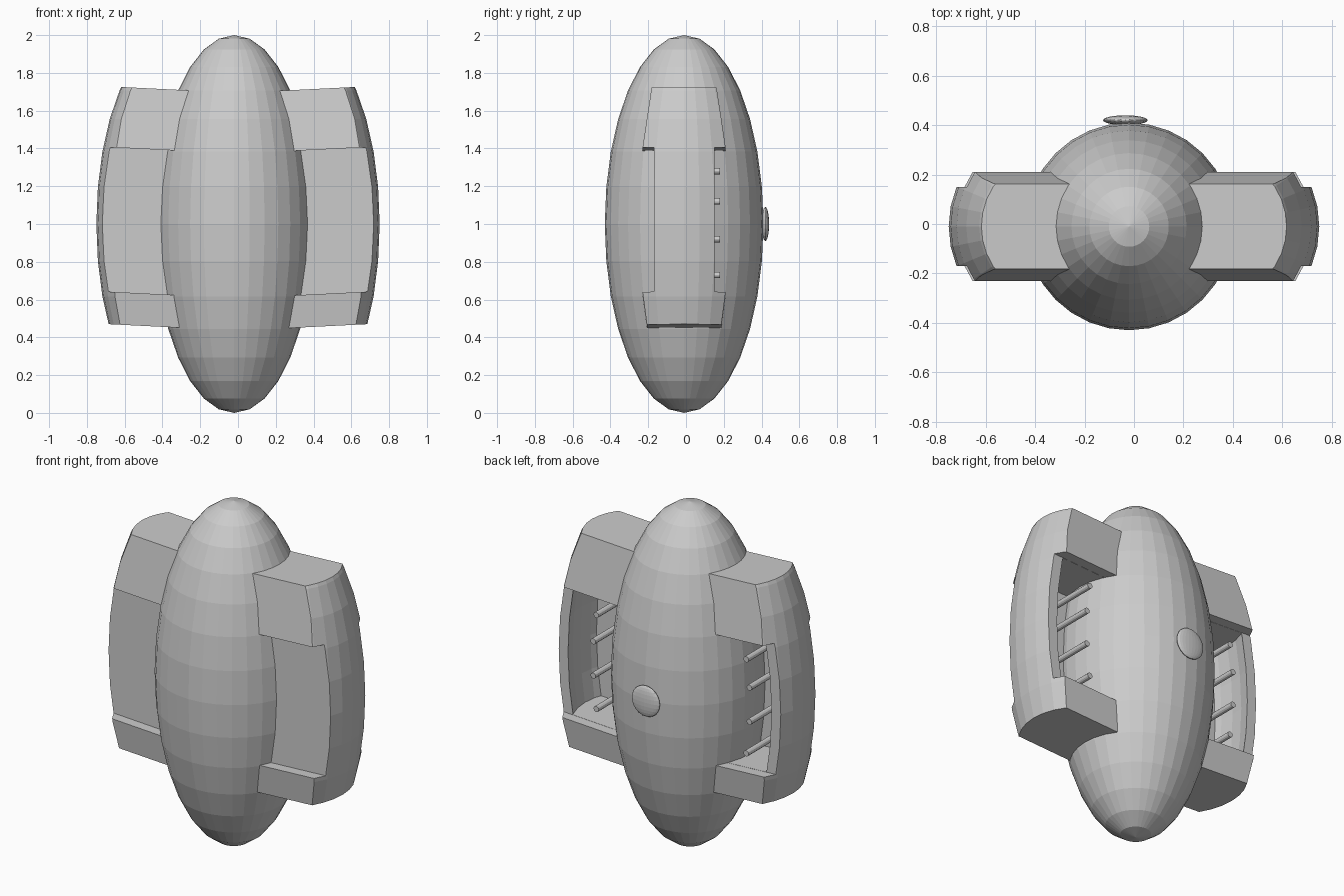
import bpy, bmesh, math
from mathutils import Vector

if "Cube" in bpy.data.objects:
    bpy.data.objects.remove(bpy.data.objects["Cube"])

CY = -0.01          # depth centre of the body and pods
R = 0.42            # body radius
TILT = 0.05         # pods rise slightly towards the outside


def ellipsoid(name, loc, scale, seg=32, rings=16):
    bpy.ops.mesh.primitive_uv_sphere_add(segments=seg, ring_count=rings, radius=1, location=loc)
    ob = bpy.context.object
    ob.name = name
    ob.scale = scale
    bpy.ops.object.transform_apply(location=True, rotation=True, scale=True)
    return ob


def prism(name, profile, x0, x1, side):
    """Extrude a (y, z) profile along x, sheared by TILT."""
    bm = bmesh.new()
    loops = [[bm.verts.new((side * x, CY + y, z + TILT * (x - 0.65))) for y, z in profile]
             for x in (x0, x1)]
    bm.faces.new(loops[0])
    bm.faces.new(loops[1])
    n = len(profile)
    for i in range(n):
        j = (i + 1) % n
        bm.faces.new((loops[0][i], loops[0][j], loops[1][j], loops[1][i]))
    bmesh.ops.recalc_face_normals(bm, faces=bm.faces)
    me = bpy.data.meshes.new(name)
    bm.to_mesh(me)
    bm.free()
    ob = bpy.data.objects.new(name, me)
    bpy.context.collection.objects.link(ob)
    return ob


def boolean(ob, cutter, op):
    m = ob.modifiers.new(op, 'BOOLEAN')
    m.operation, m.object, m.solver = op, cutter, 'EXACT'
    bpy.context.view_layer.objects.active = ob
    bpy.ops.object.modifier_apply(modifier=m.name)
    bpy.data.objects.remove(cutter)


def rod(name, x, z):
    bpy.ops.mesh.primitive_cylinder_add(vertices=12, radius=0.017, depth=0.33,
                                        location=(x, 0.015, z), rotation=(math.pi / 2, 0, 0))
    bpy.context.object.name = name


# egg-shaped body and the button on its back
ellipsoid("body", (-0.02, CY, 1.0), (R, R, 1.0))
ellipsoid("back_button", (-0.035, 0.42, 1.0), (0.09, 0.02, 0.09), 24, 12)

# pod outline seen from the side: tapered end blocks with a narrower middle
half = [(0.197, 0.468), (0.22, 0.64), (0.16, 0.64), (0.16, 1.405), (0.22, 1.405), (0.172, 1.727)]
outline = half + [(-y, z) for y, z in reversed(half)]
# opening to the back, leaving a thin front wall
opening = [(-0.12, 0.641), (0.4, 0.641), (0.4, 1.404), (-0.12, 1.404)]

for side, label in ((1, "right"), (-1, "left")):
    pod = ellipsoid(label + "_pod", (side * 0.33, CY, 1.0), (R, R, 1.0))
    boolean(pod, prism("outline_cutter", outline, 0.08, 1.0, side), 'INTERSECT')
    hollow = ellipsoid("hollow_cutter", (side * 0.27, CY, 1.0), (R, R, 1.0))
    boolean(hollow, prism("opening_cutter", opening, -0.1, 1.0, side), 'INTERSECT')
    boolean(pod, hollow, 'DIFFERENCE')
    # rods across the opening
    for i, z in enumerate((1.28, 1.12, 0.92, 0.73)):
        bow = 0.02 if i in (1, 2) else 0.0
        rod(f"{label}_rod_{i + 1}", -0.03 + side * (0.485 + bow), z)
